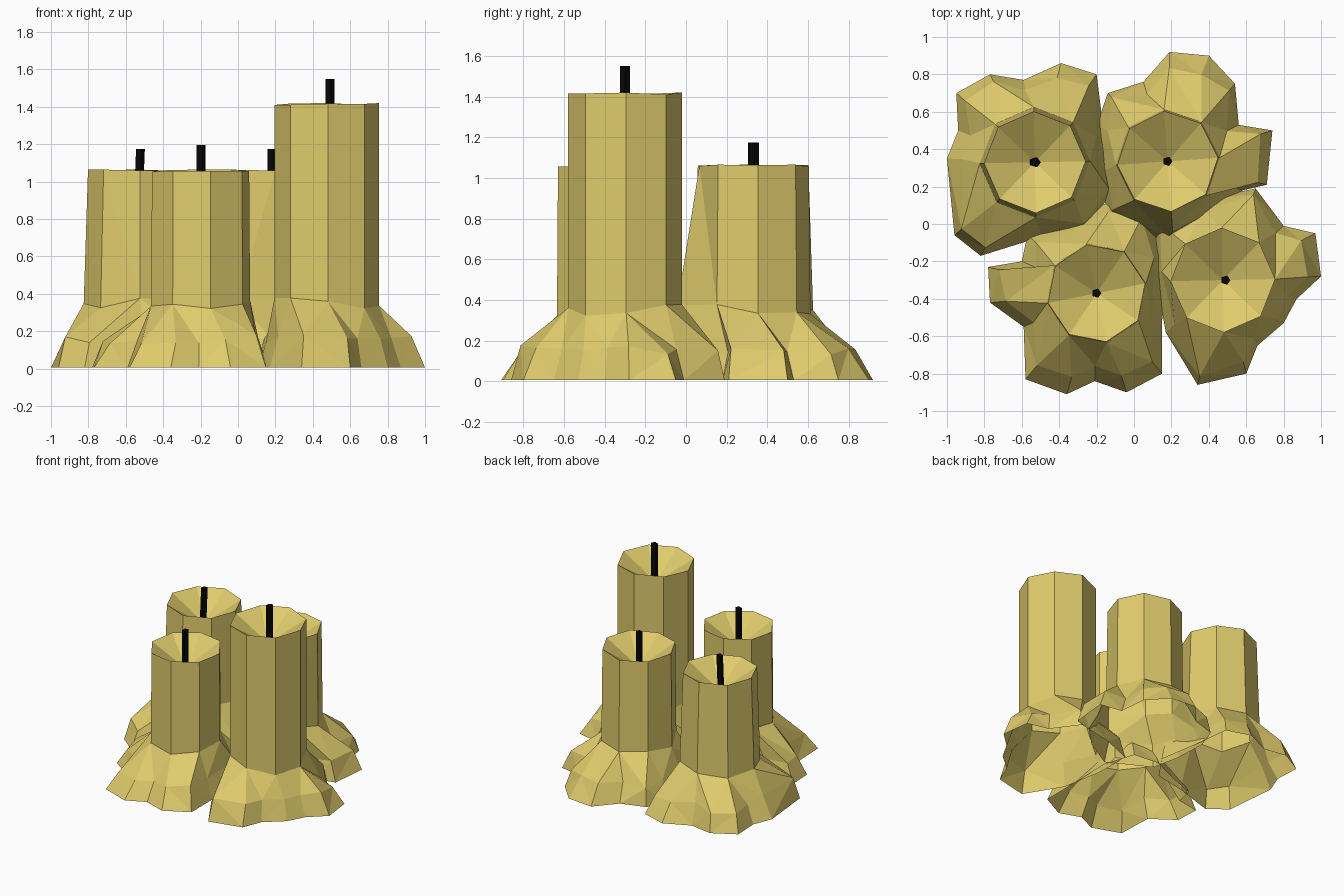
import bpy, bmesh, math, random
from mathutils import Vector

if "Cube" in bpy.data.objects:
    bpy.data.objects.remove(bpy.data.objects["Cube"])

random.seed(4)


def material(name, color):
    m = bpy.data.materials.new(name)
    m.diffuse_color = color
    m.use_nodes = True
    m.node_tree.nodes["Principled BSDF"].inputs["Base Color"].default_value = m.diffuse_color
    return m


WAX = material("wax", (0.74, 0.60, 0.15, 1))
WICK = material("wick", (0.002, 0.002, 0.002, 1))


def finish(bm, name, mat):
    bmesh.ops.recalc_face_normals(bm, faces=bm.faces)
    mesh = bpy.data.meshes.new(name)
    bm.to_mesh(mesh)
    bm.free()
    mesh.materials.append(mat)
    bpy.context.collection.objects.link(bpy.data.objects.new(name, mesh))


def bridge(bm, lower, upper):
    """Quads between two rings of equal count."""
    n = len(lower)
    for i in range(n):
        j = (i + 1) % n
        bm.faces.new((lower[i], lower[j], upper[j], upper[i]))


def angle(x, y, c):
    return math.atan2(y - c[1], x - c[0]) % math.tau


def zip_rings(bm, lower, upper, c):
    """Triangle strip between rings of different counts, both sorted by angle."""
    def angles(ring):
        out = [angle(v.co.x, v.co.y, c) for v in ring]
        return out + [out[0] + math.tau]
    la, ua = angles(lower), angles(upper)
    i = j = 0
    nl, nu = len(lower), len(upper)
    while i < nl or j < nu:
        a, b = lower[i % nl], upper[j % nu]
        if j == nu or (i < nl and la[i + 1] <= ua[j + 1]):
            i += 1
            bm.faces.new((a, lower[i % nl], b))
        else:
            j += 1
            bm.faces.new((a, upper[j % nu], b))


def candle(name, c, top, r_top, r_low, turn, bulge, outline):
    # wax body, melted bowl and flared drip skirt, open underneath
    bm = bmesh.new()

    def ring(r, z, jitter, front=1.0):
        out = []
        for k in range(8):
            a = turn + math.tau * k / 8
            s = r * (front if k == 6 else 1.0)
            out.append(bm.verts.new((c[0] + s * math.cos(a), c[1] + s * math.sin(a),
                                     z + random.uniform(-jitter, jitter))))
        return out

    outline = sorted(outline, key=lambda p: angle(p[0], p[1], c))
    dist = [math.hypot(x - c[0], y - c[1]) for x, y in outline]
    ground = [bm.verts.new((x, y, 0.005)) for x, y in outline]
    mid = []
    for i, (x, y) in enumerate(outline):
        # lobes bulge outward, valleys run nearly straight down
        lobe = dist[i] > (dist[i - 1] + dist[(i + 1) % len(dist)]) / 2
        f = random.uniform(0.66, 0.86) if lobe else random.uniform(0.5, 0.64)
        d = Vector((x - c[0], y - c[1])).normalized()
        r = r_low + max(dist[i] - r_low, 0.02) * f
        mid.append(bm.verts.new((c[0] + d.x * r, c[1] + d.y * r, random.uniform(0.13, 0.18))))
    neck = ring(r_low, 0.35, 0.03, bulge)
    rim = ring(r_top, top, 0.006)
    bridge(bm, ground, mid)
    zip_rings(bm, mid, neck, c)
    bridge(bm, neck, rim)
    pit = bm.verts.new((c[0], c[1], top - 0.17))
    for k in range(8):
        bm.faces.new((rim[k], rim[(k + 1) % 8], pit))
    bmesh.ops.triangulate(bm, faces=[f for f in bm.faces if len(f.verts) == 4])
    finish(bm, name, WAX)


def wick(name, c, low, high, lean):
    bm = bmesh.new()
    rings = []
    for z, dx in ((low, -lean), (high, lean)):
        rings.append([bm.verts.new((c[0] + dx + 0.026 * math.cos(math.tau * k / 5),
                                    c[1] + 0.026 * math.sin(math.tau * k / 5), z))
                      for k in range(5)])
        bm.faces.new(rings[-1])
    bridge(bm, *rings)
    finish(bm, name, WICK)


# position, rim height, wick tip, wick x, rim and neck radius, turn, neck bulge, wick lean, skirt outline
CANDLES = {
    "back_left": ((-0.53, 0.33), 1.06, 1.175, -0.53, 0.272, 0.295, 0.02, 1.0, 0.006, [
        (-0.20, 0.80), (-0.39, 0.86), (-0.59, 0.77), (-0.77, 0.80), (-0.95, 0.70),
        (-0.94, 0.50), (-1.00, 0.35), (-0.96, -0.06), (-0.82, -0.17), (-0.50, -0.07),
        (-0.25, -0.02), (-0.11, 0.18), (-0.16, 0.48)]),
    "back_right": ((0.18, 0.335), 1.06, 1.175, 0.18, 0.27, 0.278, 0.07, 1.36, 0.0, [
        (0.74, 0.50), (0.56, 0.53), (0.54, 0.75), (0.40, 0.90), (0.19, 0.92), (0.05, 0.76),
        (-0.14, 0.70), (-0.20, 0.53), (-0.19, 0.28), (-0.14, 0.05), (0.18, -0.12),
        (0.42, 0.02), (0.58, 0.18), (0.71, 0.21)]),
    "front_left": ((-0.20, -0.37), 1.06, 1.195, -0.20, 0.265, 0.27, 0.2, 1.0, 0.0, [
        (0.15, -0.80), (-0.04, -0.90), (-0.21, -0.84), (-0.36, -0.91), (-0.58, -0.83),
        (-0.59, -0.55), (-0.77, -0.42), (-0.78, -0.23), (-0.60, -0.20), (-0.57, -0.06),
        (-0.35, 0.02), (-0.13, 0.12), (0.08, 0.10), (0.16, -0.15), (0.15, -0.55)]),
    "front_right": ((0.475, -0.30), 1.415, 1.55, 0.49, 0.28, 0.28, 0.02, 1.0, 0.0, [
        (1.00, -0.28), (0.97, -0.05), (0.80, -0.01), (0.65, 0.19), (0.36, 0.13),
        (0.11, 0.03), (0.11, -0.25), (0.17, -0.58), (0.34, -0.86), (0.60, -0.80),
        (0.66, -0.65), (0.80, -0.53), (0.87, -0.40)]),
}

for label, (c, top, tip, wx, r_top, r_low, turn, bulge, lean, outline) in CANDLES.items():
    candle(label + "_candle", c, top, r_top, r_low, turn, bulge, outline)
    wick(label + "_wick", (wx, c[1]), top - 0.18, tip, lean)
